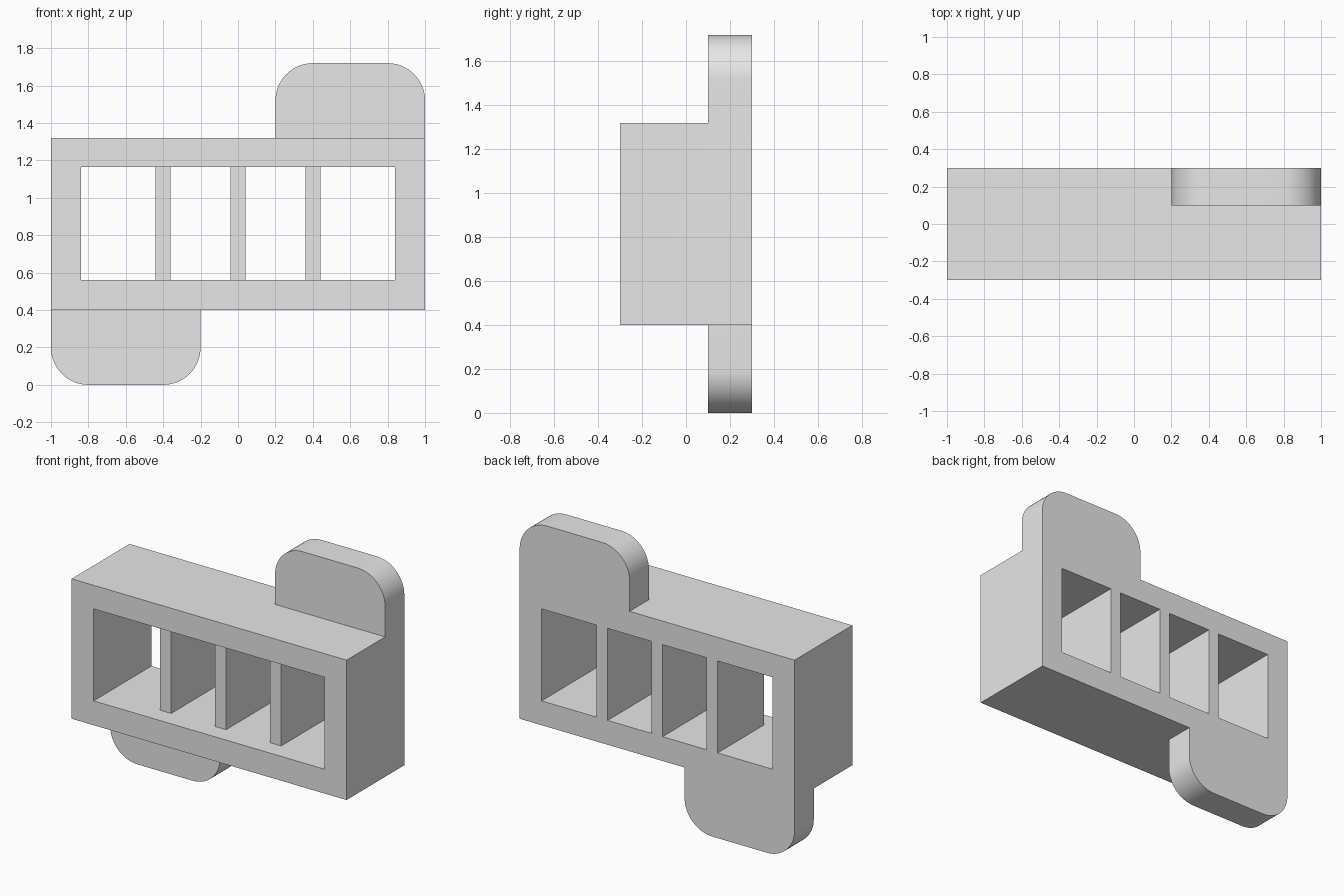
import bpy
import bmesh
import math

cube = bpy.data.objects.get("Cube")
if cube:
    bpy.data.objects.remove(cube, do_unlink=True)

# Single flat material
grey = bpy.data.materials.new("plain grey")
grey.use_nodes = True
grey.diffuse_color = (0.8, 0.8, 0.8, 1)
grey.node_tree.nodes["Principled BSDF"].inputs["Base Color"].default_value = (0.8, 0.8, 0.8, 1)


def box(name, xs, ys, zs, round_z=None, radius=0.2):
    """Box from ranges; edges along y at height round_z are rounded."""
    bm = bmesh.new()
    bmesh.ops.create_cube(bm, size=1)
    for v in bm.verts:
        v.co = [r[0] if c < 0 else r[1] for c, r in zip(v.co, (xs, ys, zs))]
    if round_z is not None:
        corners = [e for e in bm.edges
                   if all(abs(v.co.z - round_z) < 1e-4 for v in e.verts)
                   and abs(e.verts[0].co.x - e.verts[1].co.x) < 1e-4]
        bmesh.ops.bevel(bm, geom=corners, offset=radius, segments=16,
                        profile=0.5, affect='EDGES')
    mesh = bpy.data.meshes.new(name)
    bm.to_mesh(mesh)
    bm.free()
    mesh.materials.append(grey)
    obj = bpy.data.objects.new(name, mesh)
    bpy.context.collection.objects.link(obj)
    return obj


def combine(target, other, operation):
    """Apply a boolean and discard the helper."""
    other.hide_render = True
    mod = target.modifiers.new(other.name, 'BOOLEAN')
    mod.operation = operation
    mod.solver = 'EXACT'
    mod.object = other
    bpy.ops.object.select_all(action='DESELECT')
    bpy.context.view_layer.objects.active = target
    target.select_set(True)
    bpy.ops.object.modifier_apply(modifier=mod.name)
    bpy.data.objects.remove(other, do_unlink=True)


# Main rectangular body
body = box("divided_frame", (-1, 1), (-0.3, 0.3), (0.4, 1.32))

# Rounded tabs flush with the back, at opposite corners
combine(body, box("upper_tab", (0.2, 1), (0.1, 0.3), (1.25, 1.72), round_z=1.72), 'UNION')
combine(body, box("lower_tab", (-1, -0.2), (0.1, 0.3), (0, 0.47), round_z=0), 'UNION')

# Shared recess at the front, ahead of the dividers
opening_z = (0.56, 1.165)
divider_front = -0.18
combine(body, box("front_recess", (-0.84, 0.84), (-0.5, divider_front), opening_z), 'DIFFERENCE')

# Four through openings, leaving three dividers between them
divider_x = (-0.4, 0, 0.4)
half = 0.04
starts = [-0.84] + [x + half for x in divider_x]
ends = [x - half for x in divider_x] + [0.84]
for span in zip(starts, ends):
    combine(body, box("opening", span, (divider_front - 0.05, 0.5), opening_z), 'DIFFERENCE')

# Clean coplanar seams and shade the rounded corners smoothly
bm = bmesh.new()
bm.from_mesh(body.data)
bmesh.ops.remove_doubles(bm, verts=bm.verts, dist=1e-4)
bmesh.ops.dissolve_limit(bm, angle_limit=math.radians(0.5), verts=bm.verts, edges=bm.edges)
bm.to_mesh(body.data)
bm.free()
bpy.ops.object.select_all(action='DESELECT')
body.select_set(True)
bpy.context.view_layer.objects.active = body
bpy.ops.object.shade_smooth_by_angle(angle=math.radians(30))
